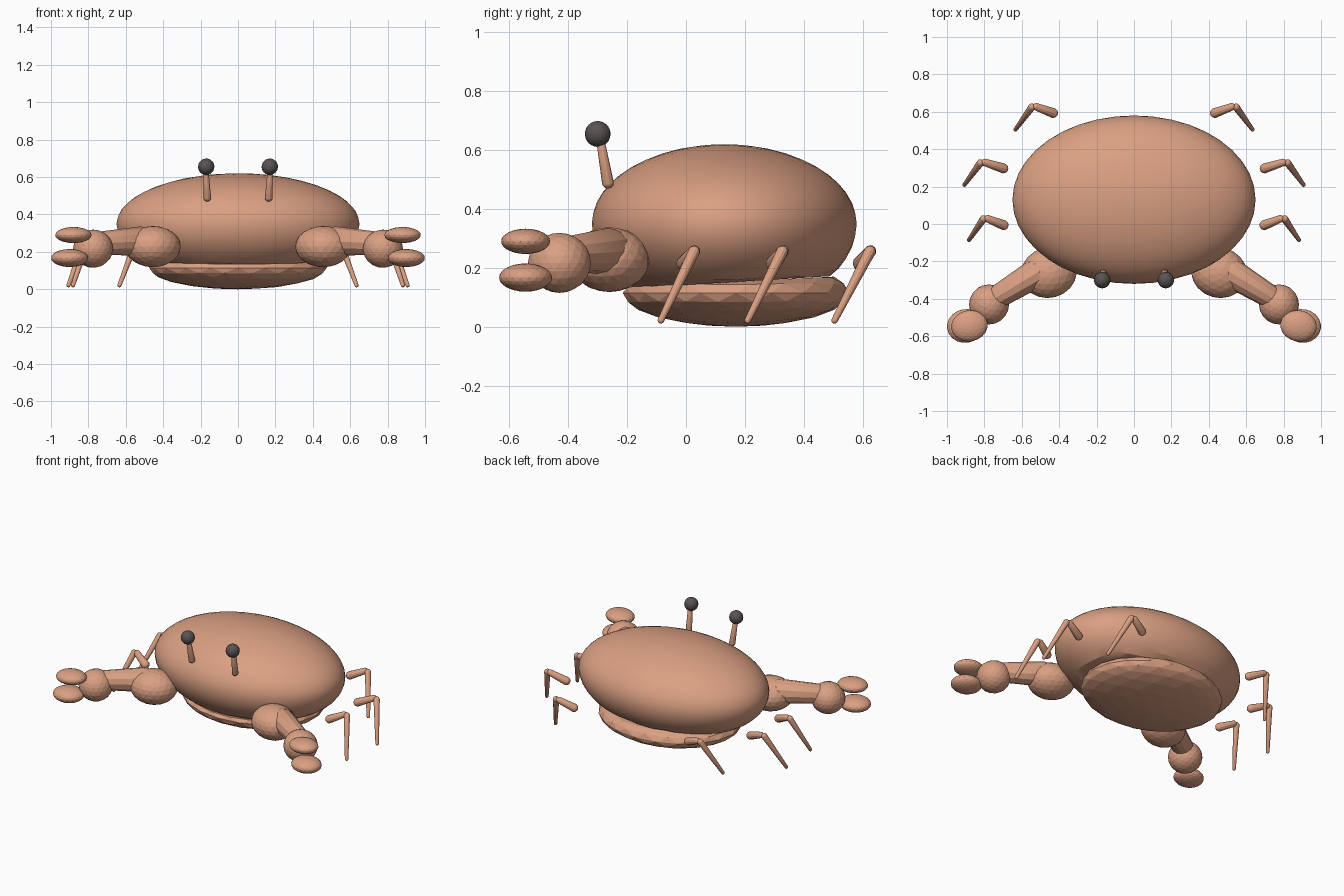
import bpy, bmesh
from math import radians
from mathutils import Vector, Matrix

cube = bpy.data.objects.get("Cube")
if cube:
    bpy.data.objects.remove(cube, do_unlink=True)


def material(name, rgb):
    mat = bpy.data.materials.new(name)
    mat.use_nodes = True
    mat.diffuse_color = (*rgb, 1)
    mat.node_tree.nodes["Principled BSDF"].inputs["Base Color"].default_value = (*rgb, 1)
    return mat


SHELL = material("warm tan", (0.70, 0.35, 0.225))
EYE = material("dark grey", (0.10, 0.085, 0.085))


def finish(name, bm, mat, smooth=25):
    """Turn a bmesh into a named object with one material."""
    bmesh.ops.recalc_face_normals(bm, faces=bm.faces)
    mesh = bpy.data.meshes.new(name)
    bm.to_mesh(mesh)
    bm.free()
    mesh.materials.append(mat)
    obj = bpy.data.objects.new(name, mesh)
    bpy.context.collection.objects.link(obj)
    bpy.ops.object.select_all(action='DESELECT')
    obj.select_set(True)
    bpy.context.view_layer.objects.active = obj
    if smooth:
        bpy.ops.object.shade_smooth_by_angle(angle=radians(smooth))
    return obj


def ellipsoid(name, centre, radii, mat=SHELL, detail=3, turn=0, shape=None, smooth=0):
    """Faceted ball, scaled, turned about z, with an optional reshaping rule."""
    bm = bmesh.new()
    bmesh.ops.create_icosphere(bm, subdivisions=detail, radius=1)
    place = (Matrix.Translation(centre) @ Matrix.Rotation(radians(turn), 4, 'Z')
             @ Matrix.Diagonal((*radii, 1)))
    bm.transform(place)
    if shape:
        for v in bm.verts:
            shape(v.co)
    return finish(name, bm, mat, smooth)


def limb(name, start, end, r_start, r_end, mat=SHELL):
    """Tapered segment with rounded ends lying between two points."""
    start, end = Vector(start), Vector(end)
    axis = end - start
    bm = bmesh.new()
    bmesh.ops.create_uvsphere(bm, u_segments=12, v_segments=9, radius=1)
    for v in bm.verts:
        upper = v.co.z > 0
        r = r_end if upper else r_start
        v.co *= r
        v.co.z += axis.length - r if upper else r
    bm.transform(Matrix.Translation(start) @ axis.to_track_quat('Z', 'Y').to_matrix().to_4x4())
    return finish(name, bm, mat)


# Domed carapace: deeper lower half, cut off by a slightly tilted underside
def carapace_shape(co):
    mid = 0.35
    if co.z < mid:
        co.z = mid + (co.z - mid) * 1.12
    co.z = max(co.z, 0.15 + 0.06 * (co.y - 0.13))


ellipsoid("carapace", (0, 0.13, 0.35), (0.65, 0.45, 0.27), detail=4,
          shape=carapace_shape, smooth=15)


# Shallow belly plate, its rim rising towards the back
def belly_shape(co):
    rim = 0.135 + 0.05 * (co.y + 0.2)
    co.z = min(co.z, rim)


ellipsoid("belly", (0, 0.17, 0.115), (0.475, 0.385, 0.115), detail=3, shape=belly_shape)

# Leg stations: hip, knee and foot in plan
LEGS = {
    "front": ((0.675, -0.015), (0.80, 0.035), (0.885, -0.09)),
    "middle": ((0.675, 0.29), (0.815, 0.335), (0.91, 0.205)),
    "back": ((0.41, 0.585), (0.54, 0.633), (0.637, 0.5)),
}

for side, s in (("left", 1), ("right", -1)):
    # Eyes on stalks
    limb(f"{side}_eye_stalk", (s * 0.163, -0.262, 0.47), (s * 0.172, -0.292, 0.64), 0.021, 0.015)
    ellipsoid(f"{side}_eye", (s * 0.17, -0.30, 0.655), (0.044,) * 3, EYE)

    # Claw arm
    ellipsoid(f"{side}_shoulder", (s * 0.455, -0.26, 0.228), (0.15, 0.135, 0.11), turn=-s * 15)
    limb(f"{side}_forearm", (s * 0.46, -0.225, 0.26), (s * 0.78, -0.42, 0.245), 0.08, 0.063)
    ellipsoid(f"{side}_wrist", (s * 0.775, -0.43, 0.217), (0.107, 0.107, 0.102))

    # Pincer halves
    ellipsoid(f"{side}_upper_pincer", (s * 0.88, -0.545, 0.29), (0.098, 0.083, 0.043), turn=-s * 10)
    ellipsoid(f"{side}_lower_pincer", (s * 0.90, -0.545, 0.167), (0.1, 0.09, 0.048), turn=-s * 10)

    # Walking legs
    for place, (hip, knee, foot) in LEGS.items():
        def at(p, z):
            return (s * p[0], p[1], z)
        limb(f"{side}_{place}_upper_leg", at(hip, 0.205), at(knee, 0.265), 0.027, 0.02)
        limb(f"{side}_{place}_lower_leg", at(knee, 0.272), at(foot, 0.012), 0.02, 0.011)
